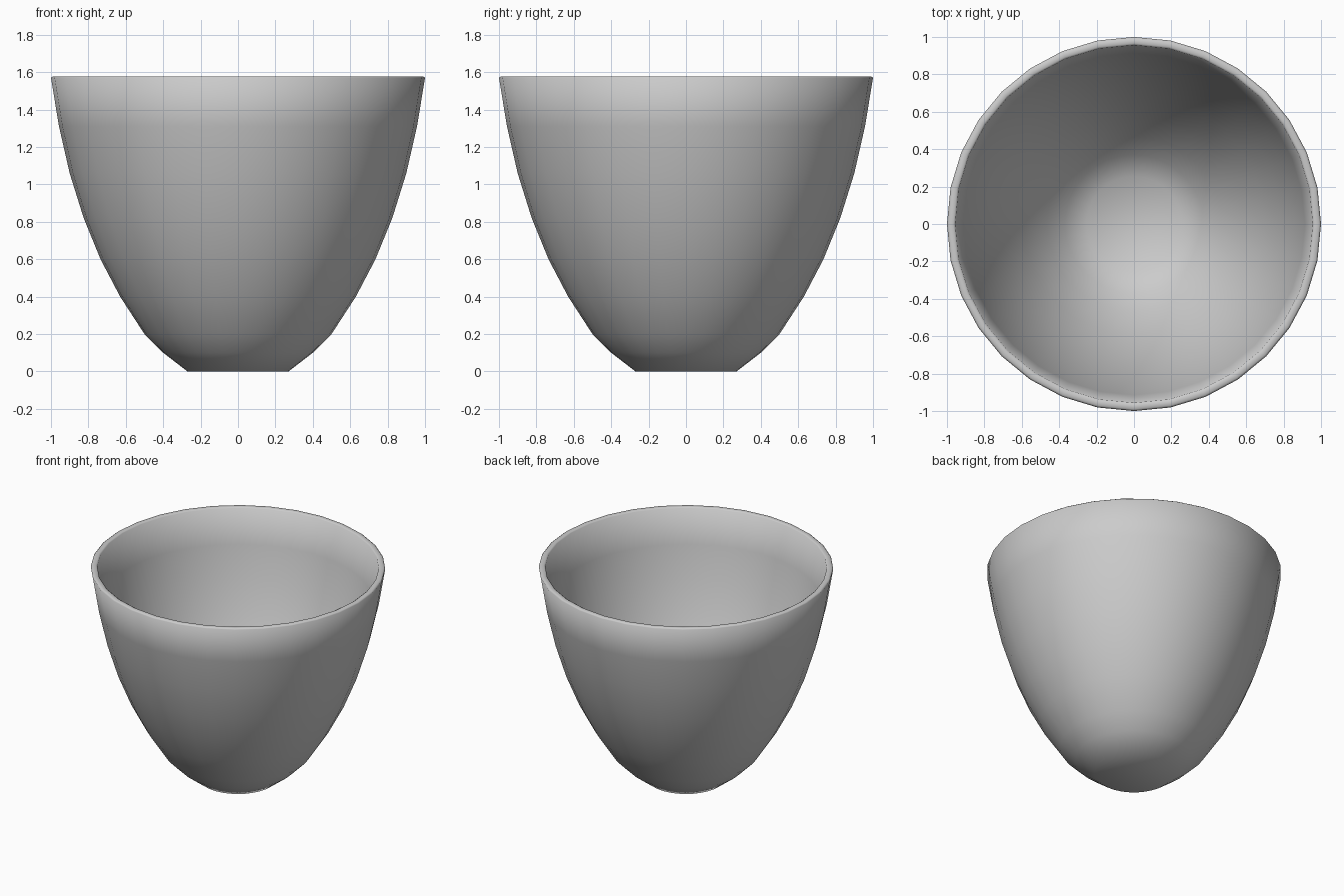
import bpy, bmesh
from math import cos, sin, tau

if "Cube" in bpy.data.objects:
    bpy.data.objects.remove(bpy.data.objects["Cube"])

SIDES = 32
# Outer wall, rolled rim, inner wall: (radius, height)
profile = [(0.27, 0), (0.40, 0.10), (0.50, 0.20), (0.63, 0.40), (0.735, 0.60),
           (0.825, 0.82), (0.90, 1.06), (0.957, 1.31), (1.0, 1.57),
           (0.99, 1.578), (0.966, 1.578), (0.956, 1.572),
           (0.914, 1.32), (0.858, 1.075), (0.785, 0.84), (0.696, 0.62),
           (0.592, 0.423), (0.465, 0.23), (0.37, 0.135), (0.255, 0.043)]

# Lathe the cup profile
bm = bmesh.new()
rings = [[bm.verts.new((r * cos(tau * i / SIDES), r * sin(tau * i / SIDES), z))
          for i in range(SIDES)] for r, z in profile]
for a, b in zip(rings, rings[1:]):
    for i in range(SIDES):
        j = (i + 1) % SIDES
        bm.faces.new((a[i], a[j], b[j], b[i]))

# Close the foot and the inner floor
bm.faces.new(rings[0][::-1])
bm.faces.new(rings[-1])
bmesh.ops.recalc_face_normals(bm, faces=bm.faces)
for f in bm.faces:
    f.smooth = True

mesh = bpy.data.meshes.new("cup")
bm.to_mesh(mesh)
bm.free()
cup = bpy.data.objects.new("cup", mesh)
bpy.context.collection.objects.link(cup)
